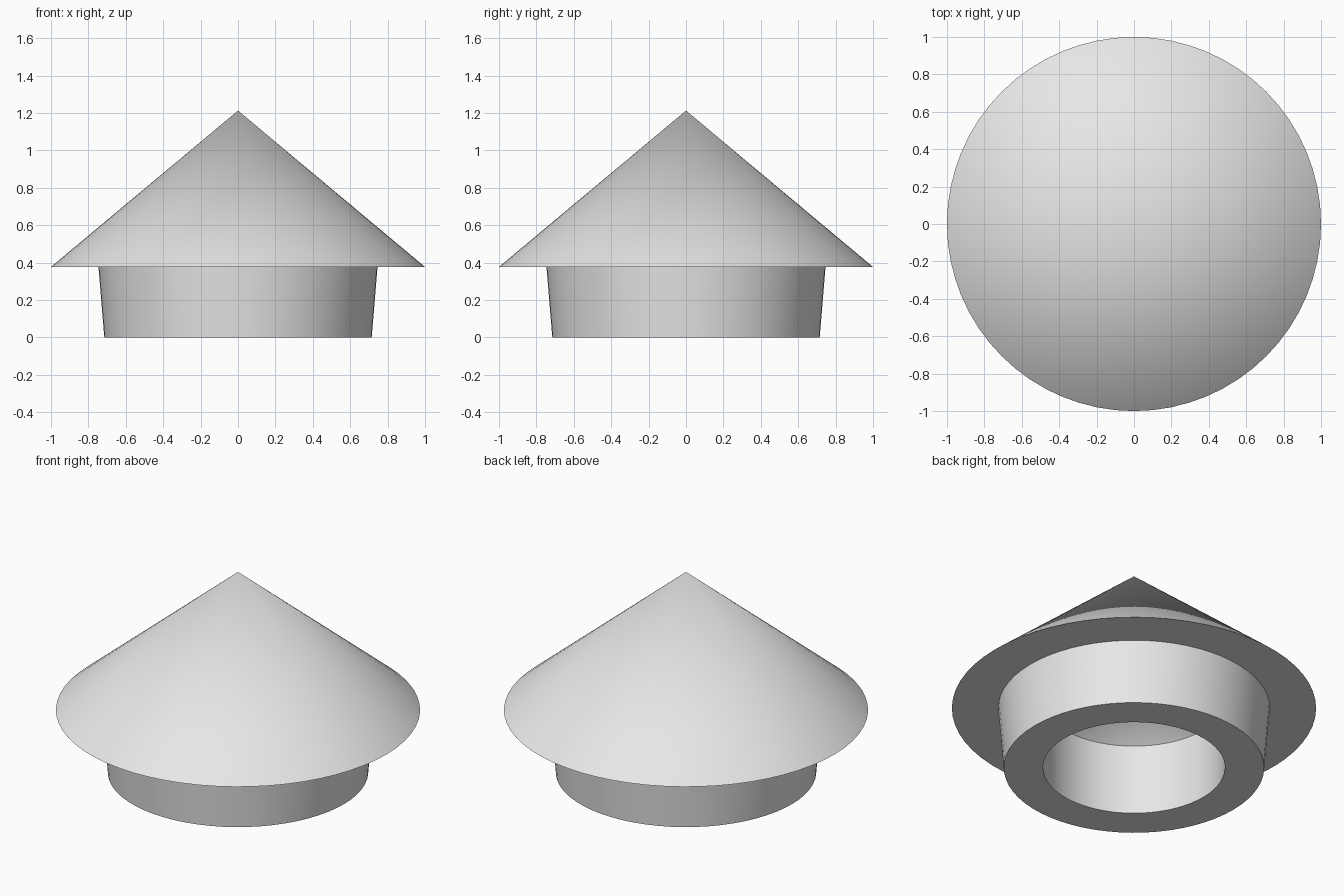
import bpy, bmesh, math
from mathutils import Vector

cube = bpy.data.objects.get("Cube")
if cube:
    bpy.data.objects.remove(cube, do_unlink=True)

SIDES = 64

# Plain grey material
grey = bpy.data.materials.new("light_grey")
grey.use_nodes = True
grey.diffuse_color = (0.8, 0.8, 0.8, 1)
grey.node_tree.nodes["Principled BSDF"].inputs["Base Color"].default_value = (0.8, 0.8, 0.8, 1)


def lathe(name, profile, material):
    """Spin a profile of (radius, height) points around the z axis."""
    bm = bmesh.new()
    verts = [bm.verts.new((r, 0, z)) for r, z in profile]
    edges = [bm.edges.new(pair) for pair in zip(verts, verts[1:])]
    bmesh.ops.spin(bm, geom=verts + edges, cent=Vector(), axis=(0, 0, 1),
                   angle=math.tau, steps=SIDES, use_merge=True)
    bmesh.ops.remove_doubles(bm, verts=bm.verts, dist=1e-4)
    bmesh.ops.recalc_face_normals(bm, faces=bm.faces)
    mesh = bpy.data.meshes.new(name)
    bm.to_mesh(mesh)
    bm.free()
    mesh.materials.append(material)
    obj = bpy.data.objects.new(name, mesh)
    bpy.context.collection.objects.link(obj)
    bpy.ops.object.select_all(action='DESELECT')
    obj.select_set(True)
    bpy.context.view_layer.objects.active = obj
    bpy.ops.object.shade_smooth_by_angle(angle=math.radians(25))
    return obj


# Cone roof, flat brim, tapered collar, round bore and hollow cone inside
brim_z, apex_z = 0.377, 1.213
bore_r, bore_z = 0.5, 0.425
slope = apex_z - brim_z
lathe("conical_cap", [
    (0, apex_z),
    (1, brim_z),
    (0.746, brim_z),
    (0.715, 0),
    (bore_r, 0),
    (bore_r, bore_z),
    (0, bore_z + bore_r * slope),
], grey)
